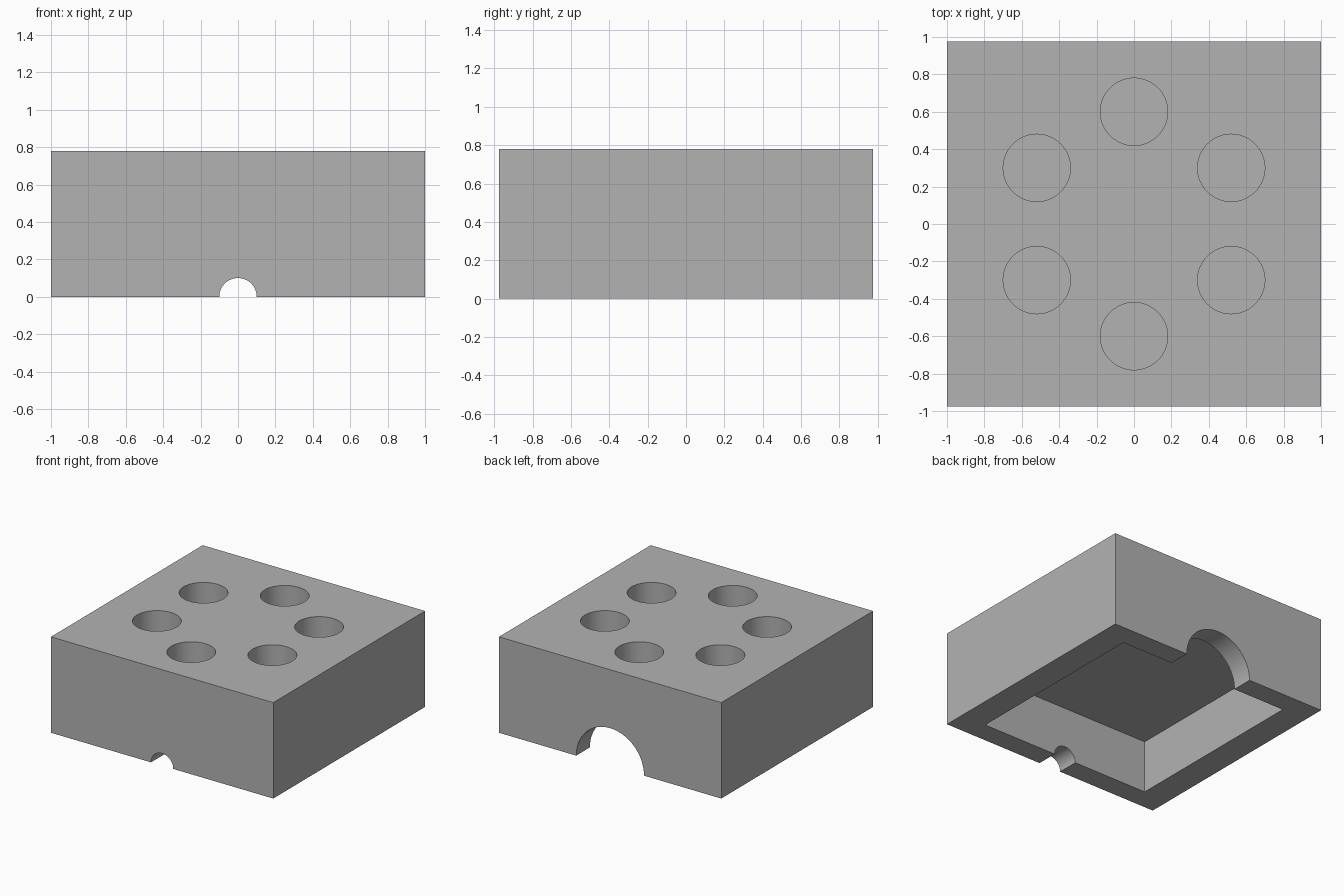
import bpy
from math import pi, sin, cos, radians
from mathutils import Vector

default = bpy.data.objects.get("Cube")
if default:
    bpy.data.objects.remove(default, do_unlink=True)

WIDTH, DEPTH, HEIGHT = 2.0, 1.95, 0.78
CAVITY_HEIGHT = 0.43
HOLE_DEPTH = 0.25

grey = bpy.data.materials.new("plain grey")
grey.use_nodes = True
colour = (0.45, 0.45, 0.45, 1)
grey.diffuse_color = colour
grey.node_tree.nodes["Principled BSDF"].inputs["Base Color"].default_value = colour


def box(name, size, centre):
    bpy.ops.mesh.primitive_cube_add(size=1, location=centre)
    obj = bpy.context.object
    obj.name = name
    obj.scale = size
    bpy.ops.object.transform_apply(location=True, rotation=True, scale=True)
    return obj


def rod(name, radius, length, centre, tilt=0.0):
    bpy.ops.mesh.primitive_cylinder_add(
        vertices=64, radius=radius, depth=length, location=centre, rotation=(tilt, 0, 0))
    obj = bpy.context.object
    obj.name = name
    return obj


def cut(target, cutter):
    cutter.hide_render = True
    mod = target.modifiers.new(cutter.name, "BOOLEAN")
    mod.operation = "DIFFERENCE"
    mod.solver = "EXACT"
    mod.object = cutter
    bpy.context.view_layer.objects.active = target
    bpy.ops.object.modifier_apply(modifier=mod.name)
    bpy.data.objects.remove(cutter, do_unlink=True)


# Solid block
block = box("holder_block", (WIDTH, DEPTH, HEIGHT), (0, 0, HEIGHT / 2))

# Open cavity underneath
cut(block, box("cavity_cutter", (1.55, 1.6, 2 * CAVITY_HEIGHT), (0, 0, 0)))

# Small cable arch in front, large arch at the back
for name, radius, y in (("front_arch_cutter", 0.1, -0.9), ("back_arch_cutter", 0.305, 0.9)):
    cut(block, rod(name, radius, 0.4, (0, y, 0), pi / 2))

# Ring of six blind holes in the top
for i in range(6):
    angle = radians(30 + 60 * i)
    spot = Vector((0.6 * cos(angle), 0.6 * sin(angle), HEIGHT))
    cut(block, rod("hole_cutter", 0.18, 2 * HOLE_DEPTH, spot))

# Grey finish with crisp edges
block.data.materials.clear()
block.data.materials.append(grey)
bpy.ops.object.select_all(action="DESELECT")
block.select_set(True)
bpy.context.view_layer.objects.active = block
bpy.ops.object.shade_smooth_by_angle(angle=radians(30))
